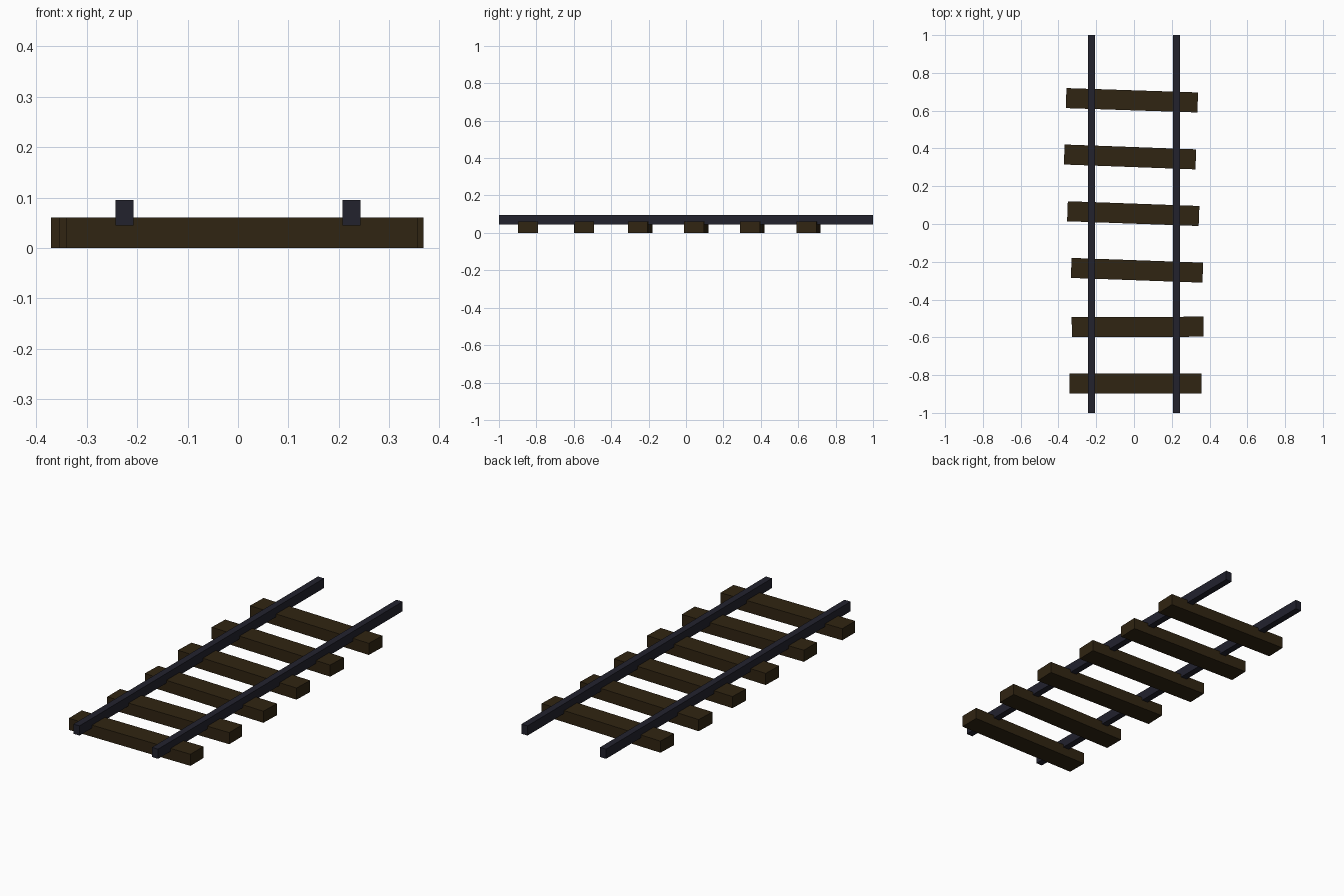
import bpy
from mathutils import Matrix

cube = bpy.data.objects.get("Cube")
if cube:
    bpy.data.objects.remove(cube, do_unlink=True)


def make_material(name, rgb):
    mat = bpy.data.materials.new(name)
    mat.use_nodes = True
    mat.diffuse_color = (*rgb, 1)
    mat.node_tree.nodes["Principled BSDF"].inputs["Base Color"].default_value = (*rgb, 1)
    return mat


def add_box(name, size, location, mat, turn=0.0):
    bpy.ops.mesh.primitive_cube_add(size=1, location=location, rotation=(0, 0, turn))
    box = bpy.context.object
    box.name = box.data.name = name
    box.data.transform(Matrix.Diagonal((*size, 1)))
    box.data.materials.append(mat)
    return box


wood = make_material("dark brown wood", (0.030, 0.018, 0.006))
steel = make_material("dark blue grey steel", (0.016, 0.016, 0.027))

# Rails, sunk slightly into the sleepers
for side, x in (("left", 0.225), ("right", -0.225)):
    add_box(f"{side}_rail", (0.035, 2.0, 0.05), (x, 0, 0.07), steel)

# Sleepers, evenly spaced but shifted and turned unevenly: (x shift, turn)
placements = [(0.008, 0.0), (0.019, 0.004), (0.016, -0.036),
              (-0.004, -0.036), (-0.021, -0.037), (-0.011, -0.033)]
for i, (x, turn) in enumerate(placements):
    add_box(f"sleeper_{i + 1}", (0.697, 0.106, 0.06),
            (x, -0.845 + 0.3 * i, 0.03), wood, turn)
